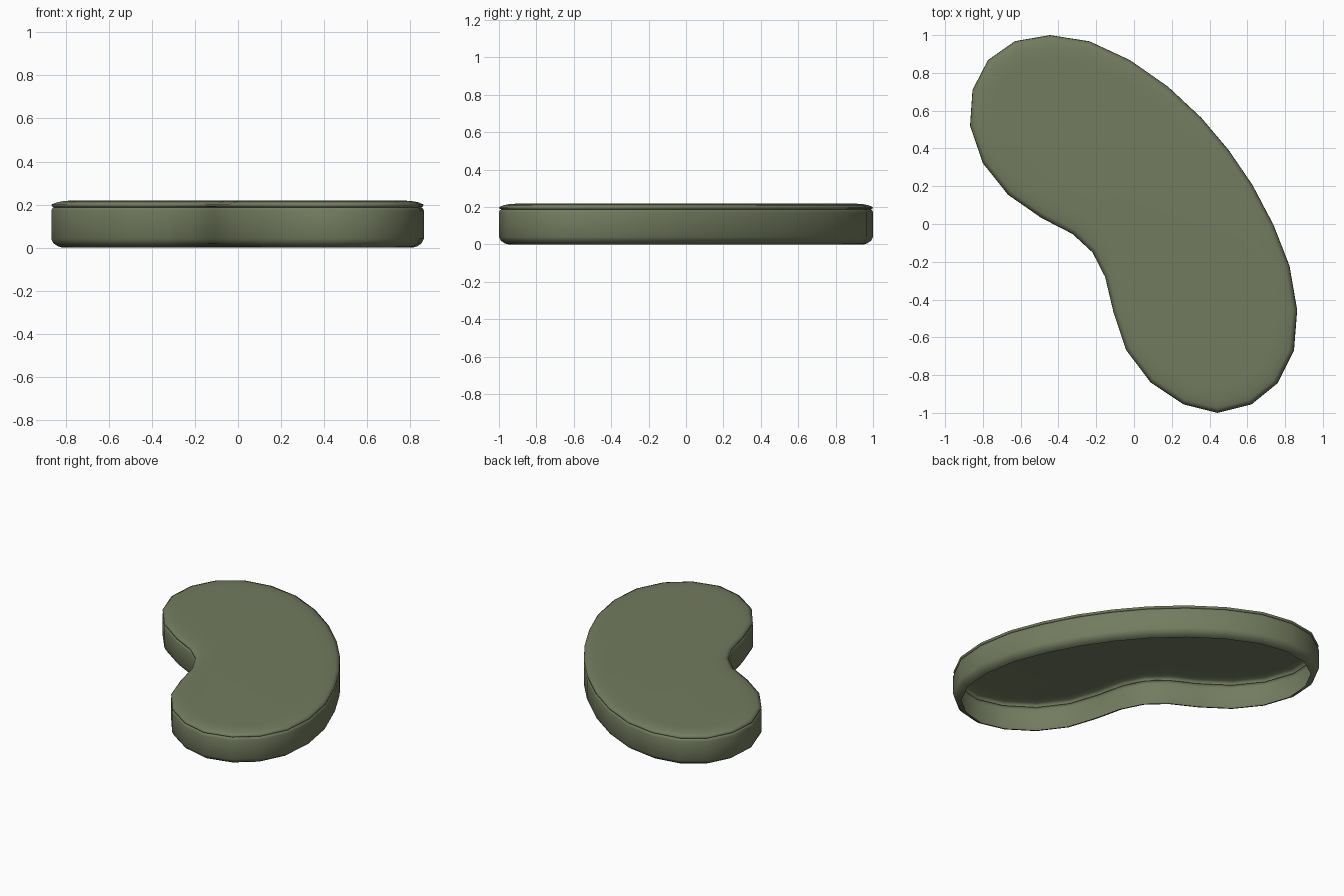
import bpy, bmesh
from mathutils import Vector

if "Cube" in bpy.data.objects:
    bpy.data.objects.remove(bpy.data.objects["Cube"])

# Kidney-shaped outline, clockwise seen from above
OUTLINE = [Vector(p) for p in [
    (-0.445, 1.0), (-0.235, 0.967), (-0.02, 0.867), (0.18, 0.727), (0.357, 0.562),
    (0.50, 0.393), (0.627, 0.207), (0.738, -0.003), (0.823, -0.22), (0.864, -0.455),
    (0.847, -0.67), (0.76, -0.843), (0.622, -0.955), (0.442, -1.0), (0.262, -0.955),
    (0.087, -0.838), (-0.043, -0.665), (-0.108, -0.47), (-0.153, -0.28), (-0.22, -0.15),
    (-0.325, -0.053), (-0.49, 0.032), (-0.667, 0.155), (-0.8, 0.322), (-0.868, 0.52),
    (-0.855, 0.71), (-0.773, 0.868), (-0.63, 0.968)]]

green = bpy.data.materials.new("moss_green")
green.diffuse_color = (0.17, 0.20, 0.115, 1)
green.use_nodes = True
green.node_tree.nodes["Principled BSDF"].inputs["Base Color"].default_value = green.diffuse_color


def inset_loop(d):
    """Outline moved inwards by d."""
    pts, n = [], len(OUTLINE)
    for i, p in enumerate(OUTLINE):
        a = (p - OUTLINE[i - 1]).normalized()
        b = (OUTLINE[(i + 1) % n] - p).normalized()
        na, nb = Vector((a.y, -a.x)), Vector((b.y, -b.x))
        m = (na + nb).normalized()
        pts.append(p + m * (d / m.dot(na)))
    return pts


def shell(name, profile, capped=False):
    """Stack outline loops through (inset, height) pairs, bottom to top."""
    bm = bmesh.new()
    rings = [[bm.verts.new((q.x, q.y, z)) for q in inset_loop(d)] for d, z in profile]
    n = len(OUTLINE)
    for lo, hi in zip(rings, rings[1:]):
        for i in range(n):
            j = (i + 1) % n
            bm.faces.new((lo[j], lo[i], hi[i], hi[j]))
    if capped:
        bm.faces.new(rings[-1][::-1])
    mesh = bpy.data.meshes.new(name)
    bm.to_mesh(mesh)
    bm.free()
    mesh.shade_smooth()
    mesh.materials.append(green)
    obj = bpy.data.objects.new(name, mesh)
    bpy.context.collection.objects.link(obj)
    return obj


# Side wall, open underneath with a small rolled-in lower edge
shell("side_wall", [(0.05, 0.0), (0.03, 0.006), (0.01, 0.02), (0.0, 0.04),
                    (0.0, 0.172), (0.004, 0.182), (0.012, 0.187)])

# Top lid with a rounded edge, meeting the wall at a shallow seam
shell("top_lid", [(0.012, 0.187), (0.004, 0.191), (0.001, 0.20), (0.025, 0.21),
                  (0.06, 0.217), (0.12, 0.219)], capped=True)
